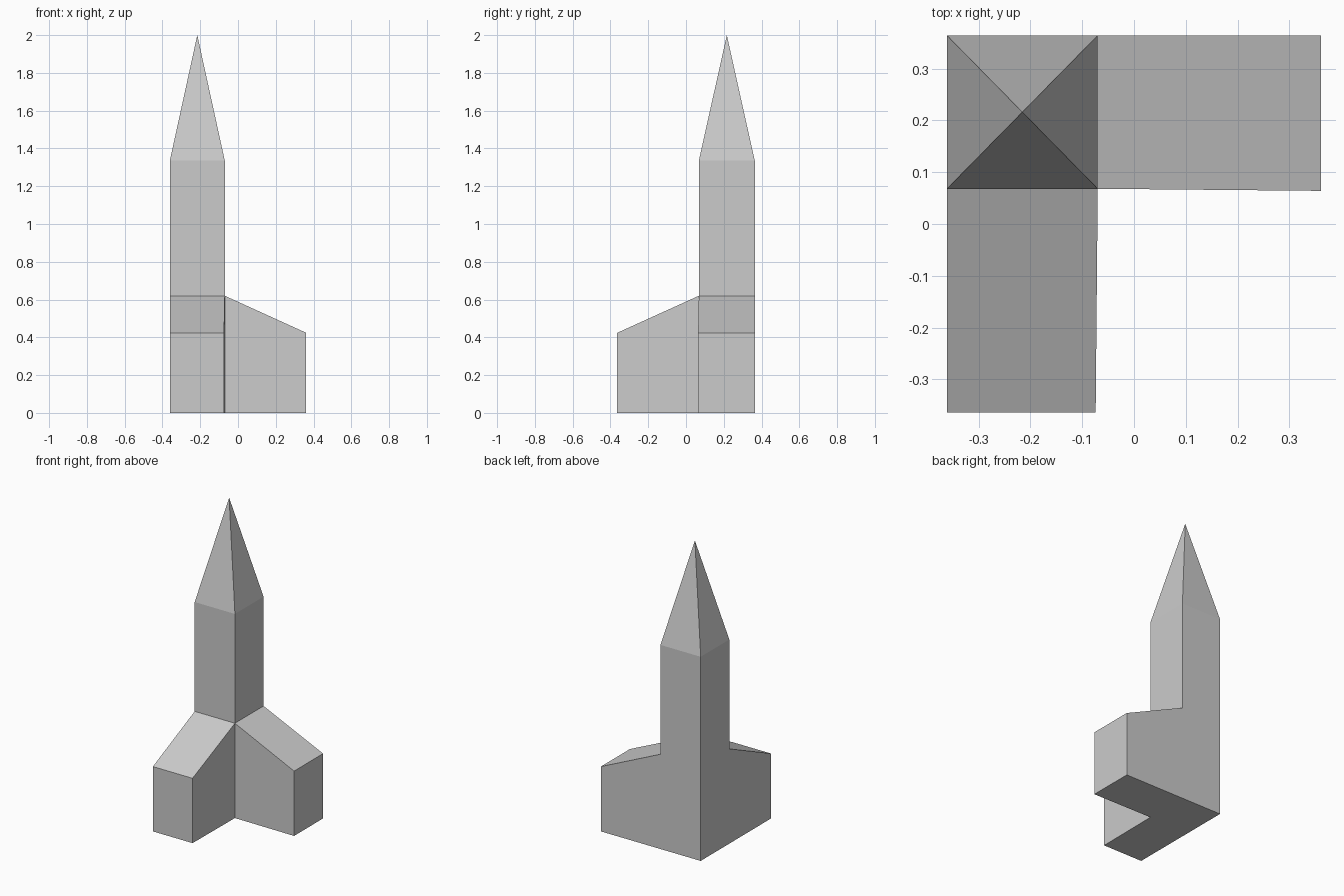
import bpy
import bmesh
from mathutils import Matrix, Vector

default = bpy.data.objects.get("Cube")
if default:
    bpy.data.objects.remove(default, do_unlink=True)

HALF_X, HALF_Y = 0.361, 0.364       # half of the footprint
WIDTH, DEPTH = 0.291, 0.296         # sides of the tower
EAVES, WING_TOP, WING_END, TIP = 1.335, 0.62, 0.424, 2.0
SKEW = 0.004                        # slight widening of the wing ends

grey = bpy.data.materials.new("stone_grey")
grey.use_nodes = True
colour = (0.6, 0.6, 0.6, 1)
grey.diffuse_color = colour
grey.node_tree.nodes["Principled BSDF"].inputs["Base Color"].default_value = colour

bm = bmesh.new()


def extrude(face, offset):
    """Extrude one face by an offset and return its moved copy."""
    new = bmesh.ops.extrude_discrete_faces(bm, faces=[face])["faces"][0]
    bmesh.ops.translate(bm, vec=offset, verts=new.verts)
    return new


# Tower base in the back right corner
centre = Vector((WIDTH / 2 - HALF_X, HALF_Y - DEPTH / 2, WING_TOP / 2))
bmesh.ops.create_cube(
    bm, size=1,
    matrix=Matrix.Translation(centre) @ Matrix.Diagonal((WIDTH, DEPTH, WING_TOP, 1)))
bm.normal_update()
left_side = max(bm.faces, key=lambda f: f.normal.x)
front_side = min(bm.faces, key=lambda f: f.normal.y)
top = max(bm.faces, key=lambda f: f.normal.z)

# Two wings with sloping roofs, one to the left and one to the front
left_end = extrude(left_side, Vector((2 * HALF_X - WIDTH, 0, 0)))
front_end = extrude(front_side, Vector((0, DEPTH - 2 * HALF_Y, 0)))
for v in [*left_end.verts, *front_end.verts]:
    v.co.z = min(v.co.z, WING_END)
for v in left_end.verts:
    if v.co.y < centre.y:
        v.co.y -= SKEW
for v in front_end.verts:
    if v.co.x > centre.x:
        v.co.x -= SKEW

# Tower shaft, then the pointed spire
eaves = extrude(top, Vector((0, 0, EAVES - WING_TOP)))
cap = extrude(eaves, Vector((0, 0, TIP - EAVES)))
bmesh.ops.pointmerge(bm, verts=cap.verts[:], merge_co=(centre.x, centre.y, TIP))

bmesh.ops.recalc_face_normals(bm, faces=bm.faces)
mesh = bpy.data.meshes.new("spired_tower_with_wings")
bm.to_mesh(mesh)
bm.free()
mesh.materials.append(grey)
tower = bpy.data.objects.new("spired_tower_with_wings", mesh)
bpy.context.collection.objects.link(tower)
